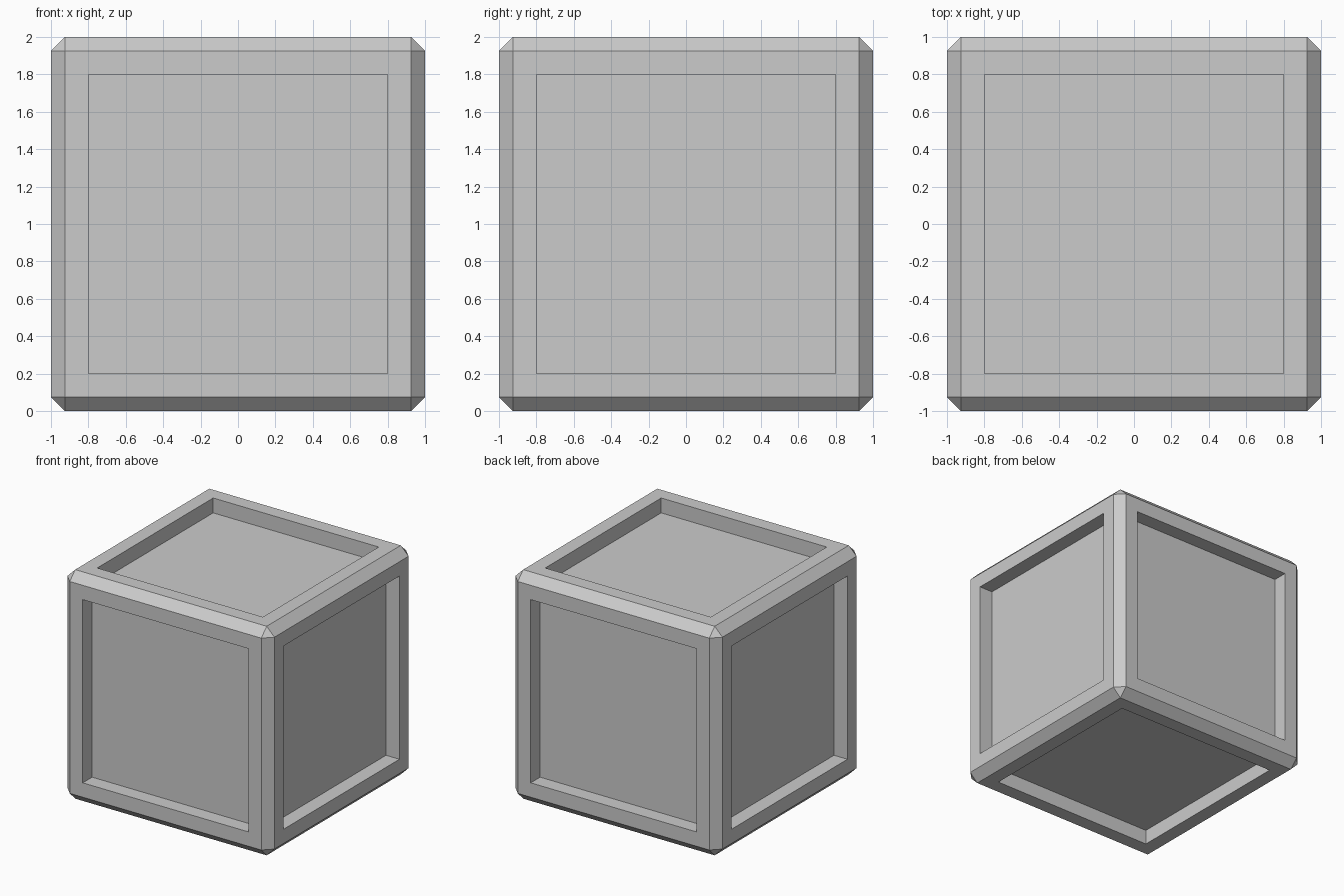
import bpy, bmesh
from mathutils import Matrix

if "Cube" in bpy.data.objects:
    bpy.data.objects.remove(bpy.data.objects["Cube"])

SIZE = 2.0       # outer cube edge
CHAMFER = 0.075  # flat edge bevel
RIM = 0.125      # flat frame width around each panel
DEPTH = 0.13     # panel recess

bm = bmesh.new()

# Cube body standing on the ground, with chamfered edges and triangular corners
bmesh.ops.create_cube(bm, size=SIZE, matrix=Matrix.Translation((0, 0, SIZE / 2)))
bmesh.ops.bevel(bm, geom=bm.edges[:], offset=CHAMFER, offset_type='OFFSET',
                segments=1, profile=0.5, affect='EDGES')
bm.normal_update()

# Frame rim on the six large faces
panels = [f for f in bm.faces if f.calc_area() > 1]
bmesh.ops.inset_individual(bm, faces=panels, thickness=RIM, use_even_offset=True)
bm.normal_update()

# Sunken panels with straight walls
panels = [f for f in bm.faces if f.calc_area() > 1]
for face in bmesh.ops.extrude_discrete_faces(bm, faces=panels)["faces"]:
    face.normal_update()
    bmesh.ops.translate(bm, verts=face.verts[:], vec=face.normal * -DEPTH)

bmesh.ops.recalc_face_normals(bm, faces=bm.faces[:])
mesh = bpy.data.meshes.new("panelled_crate")
bm.to_mesh(mesh)
bm.free()
crate = bpy.data.objects.new("panelled_crate", mesh)
bpy.context.collection.objects.link(crate)
